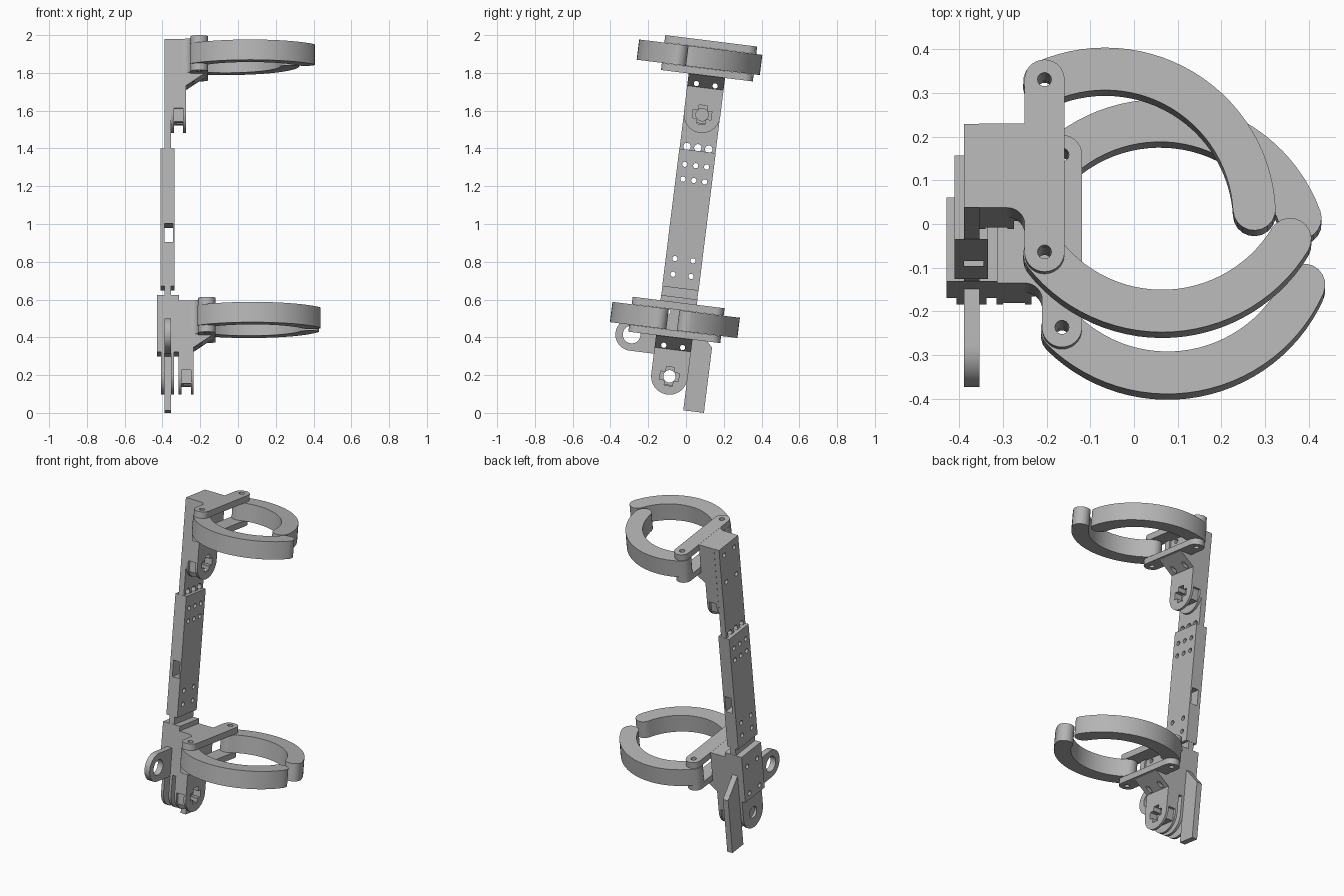
import bpy, bmesh, math
from mathutils import Matrix

if "Cube" in bpy.data.objects:
    bpy.data.objects.remove(bpy.data.objects["Cube"])

# The whole brace leans about x; parts are built upright as (x, v, w) and then tilted
TILT = Matrix.Translation((0, -0.11, 0.0137)) @ Matrix.Rotation(math.radians(-7.1), 4, 'X')
HALF = 0.097            # half width of the bar

grey = bpy.data.materials.new("plain grey")
grey.diffuse_color = (0.46, 0.46, 0.46, 1)
grey.use_nodes = True
grey.node_tree.nodes["Principled BSDF"].inputs["Base Color"].default_value = grey.diffuse_color


def prism(name, pts, axis, lo, hi):
    """Extrude a 2D outline along an axis: x -> (v,w), y -> (x,w), z -> (x,v)."""
    put = {'x': lambda p, h: (h, p[0], p[1]),
           'y': lambda p, h: (p[0], h, p[1]),
           'z': lambda p, h: (p[0], p[1], h)}[axis]
    bm = bmesh.new()
    a = [bm.verts.new(put(p, lo)) for p in pts]
    b = [bm.verts.new(put(p, hi)) for p in pts]
    bm.faces.new(a)
    bm.faces.new(b[::-1])
    n = len(pts)
    for i in range(n):
        bm.faces.new((a[i], b[i], b[(i + 1) % n], a[(i + 1) % n]))
    bmesh.ops.recalc_face_normals(bm, faces=bm.faces)
    me = bpy.data.meshes.new(name)
    bm.to_mesh(me)
    bm.free()
    ob = bpy.data.objects.new(name, me)
    bpy.context.collection.objects.link(ob)
    return ob


def rect(a0, a1, b0, b1):
    return [(a0, b0), (a1, b0), (a1, b1), (a0, b1)]


def arc(cx, cy, r, a0, a1, n):
    return [(cx + r * math.cos(math.radians(a0 + (a1 - a0) * i / n)),
             cy + r * math.sin(math.radians(a0 + (a1 - a0) * i / n))) for i in range(n + 1)]


def circle(cx, cy, r, n=20):
    return arc(cx, cy, r, 0, 360 - 360 / n, n - 1)


def cut(ob, cutters):
    """Subtract each (outline, axis, lo, hi) from the part."""
    for c in cutters:
        tool = prism("cutter", *c)
        tool.hide_render = True
        mod = ob.modifiers.new("cut", 'BOOLEAN')
        mod.operation, mod.solver, mod.object = 'DIFFERENCE', 'EXACT', tool
        bpy.context.view_layer.update()
        done = bpy.data.meshes.new_from_object(ob.evaluated_get(bpy.context.evaluated_depsgraph_get()))
        ob.modifiers.clear()
        ob.data = done
        bpy.data.objects.remove(tool)
    return ob


def x_holes(spots, r=0.014):
    return [(circle(v, w, r, 14), 'x', -0.6, 0.2) for v, w in spots]


def cross(w, s=0.05, t=0.022):
    return [(-s, w - t), (-t, w - t), (-t, w - s), (t, w - s), (t, w - t), (s, w - t),
            (s, w + t), (t, w + t), (t, w + s), (-t, w + s), (-t, w + t), (-s, w + t)]


def tab(w, top):
    """Plate outline with a round lower end."""
    return arc(0, w, HALF, 180, 360, 20) + [(HALF, top), (-HALF, top)]


def cuff_arm(name, hx, hv, start, sweep, w0, w1):
    """Curved cuff arm with round ends, pivoting on its hinge."""
    R, h = 0.342, 0.049
    cx = hx - R * math.cos(math.radians(start))
    cv = hv - R * math.sin(math.radians(start))
    end = start + sweep
    sg = 1 if sweep > 0 else -1
    ex, ev = arc(cx, cv, R, end, end, 1)[0]
    pts = arc(cx, cv, R + h, start, end, 28)
    pts += arc(ex, ev, h, end, end + 180 * sg, 10)[1:-1]
    pts += arc(cx, cv, R - h, end, start, 28)
    pts += arc(hx, hv, h, start + 180, start + 180 + 180 * sg, 10)[1:-1]
    return cut(prism(name, pts, 'z', w0, w1), [(circle(hx, hv, 0.016, 14), 'z', 0, 3)])


def bolt_spots(dw):
    return [(v, w + dw) for v in (-0.05, 0.05) for w in (1.737, 1.915)]


def cuff_bracket(label, dx, dw, back_angle, front_angle):
    hx = -0.205 + dx
    # body with a sloped gusset under the straps
    body = [(-0.355, 1.60), (-0.275, 1.60), (-0.275, 1.72), (-0.17, 1.79),
            (-0.25, 1.79), (-0.25, 1.97), (-0.355, 1.97)]
    ob = prism(label + "_bracket", [(x + dx, w + dw) for x, w in body], 'y', -HALF, HALF)
    wt = 1.577 + dw
    hole = (circle(0, wt, 0.033), 'x', -0.6, 0)
    sock = (cross(wt), 'x', -0.325 + dx, 0)
    cut(ob, x_holes(bolt_spots(dw)) + [hole, sock])
    # rounded tab: two cheeks around a shorter core
    for nm, x0, x1 in (("inner", -0.29, -0.275), ("outer", -0.355, -0.34)):
        cut(prism(f"{label}_tab_{nm}_cheek", tab(wt, wt + 0.05), 'x', x0 + dx, x1 + dx), [hole, sock])
    cut(prism(label + "_tab_core", rect(-0.08, 0.08, wt - 0.047, wt + 0.05), 'x',
              -0.342 + dx, -0.288 + dx), [hole, sock])
    # corner fillet on the front side
    fil = arc(-0.29 + dx, -0.137, 0.04, 90, 0, 8) + [(-0.24 + dx, -0.137), (-0.24 + dx, -HALF)]
    prism(label + "_fillet", fil, 'z', 1.79 + dw, 1.97 + dw)
    # hinge straps above and below the arms
    strap = arc(hx, 0.199, 0.046, 0, 180, 14) + arc(hx, -0.199, 0.046, 180, 360, 14)
    for nm, w0, w1 in (("upper", 1.932, 1.971), ("lower", 1.785, 1.822)):
        cut(prism(f"{label}_{nm}_strap", strap, 'z', w0 + dw, w1 + dw),
            [(circle(hx, v, 0.016, 14), 'z', 0, 3) for v in (-0.199, 0.199)])
    cuff_arm(label + "_back_cuff", hx, 0.199, back_angle, -111, 1.823 + dw, 1.931 + dw)
    cuff_arm(label + "_front_cuff", hx, -0.199, front_angle, 111, 1.823 + dw, 1.931 + dw)


DW = -1.396
cuff_bracket("thigh", 0, 0, 114, -142)
cuff_bracket("knee", 0.04, DW, 131, -135)

# Telescoping bar: inner bar inside a sleeve, with a window through both
window = (rect(-0.39, -0.345, 0.885, 0.985), 'y', -0.3, 0.3)
rows = [(v, w) for v in (-0.058, 0, 0.058) for w in (1.305, 1.226)]
pairs = [(v, w) for v in (-0.048, 0.048) for w in (0.803, 0.72)]
cut(prism("sleeve", rect(-HALF, HALF, 0.65, 1.384), 'x', -0.411, -0.335),
    [window] + x_holes(rows + pairs))
top_row = [(v, 1.40) for v in (-0.058, 0, 0.058)]
cut(prism("inner_bar", rect(-HALF + 0.001, HALF - 0.001, 0.58, 1.97), 'x', -0.39, -0.354),
    [window] + x_holes(rows + pairs + bolt_spots(0)) + x_holes(top_row, 0.02))

# Lower joint housing
cut(prism("joint_housing", rect(-HALF, HALF, 0.30, 0.603), 'x', -0.43, -0.313),
    x_holes(bolt_spots(DW)))

# Clevis: two round-ended cheeks with a gap between them
for nm, x0, x1 in (("outer", -0.407, -0.39), ("inner", -0.355, -0.338)):
    cut(prism(f"clevis_{nm}_cheek", tab(0.181, 0.32), 'x', x0, x1),
        [(circle(0, 0.181, 0.035), 'x', -0.6, 0)])

# Eye lug at the front
lug = arc(-0.226, 0.376, 0.086, 90, 270, 18) + [(-0.08, 0.29), (-0.08, 0.462)]
cut(prism("eye_lug", lug, 'x', -0.39, -0.354), [(circle(-0.226, 0.376, 0.047, 24), 'x', -0.6, 0)])

# Stop plate hanging behind the joint
prism("stop_plate", [(0.095, 0.012), (0.205, 0.012), (0.205, 0.36), (0.095, 0.47), (0.08, 0.47), (0.08, 0.31),
                     (0.095, 0.30)], 'x', -0.39, -0.354)

# Tilt, colour and shade everything
for ob in bpy.context.collection.objects:
    me = ob.data
    me.transform(TILT)
    me.materials.clear()
    me.materials.append(grey)
    me.shade_smooth()
    me.set_sharp_from_angle(angle=math.radians(30))
